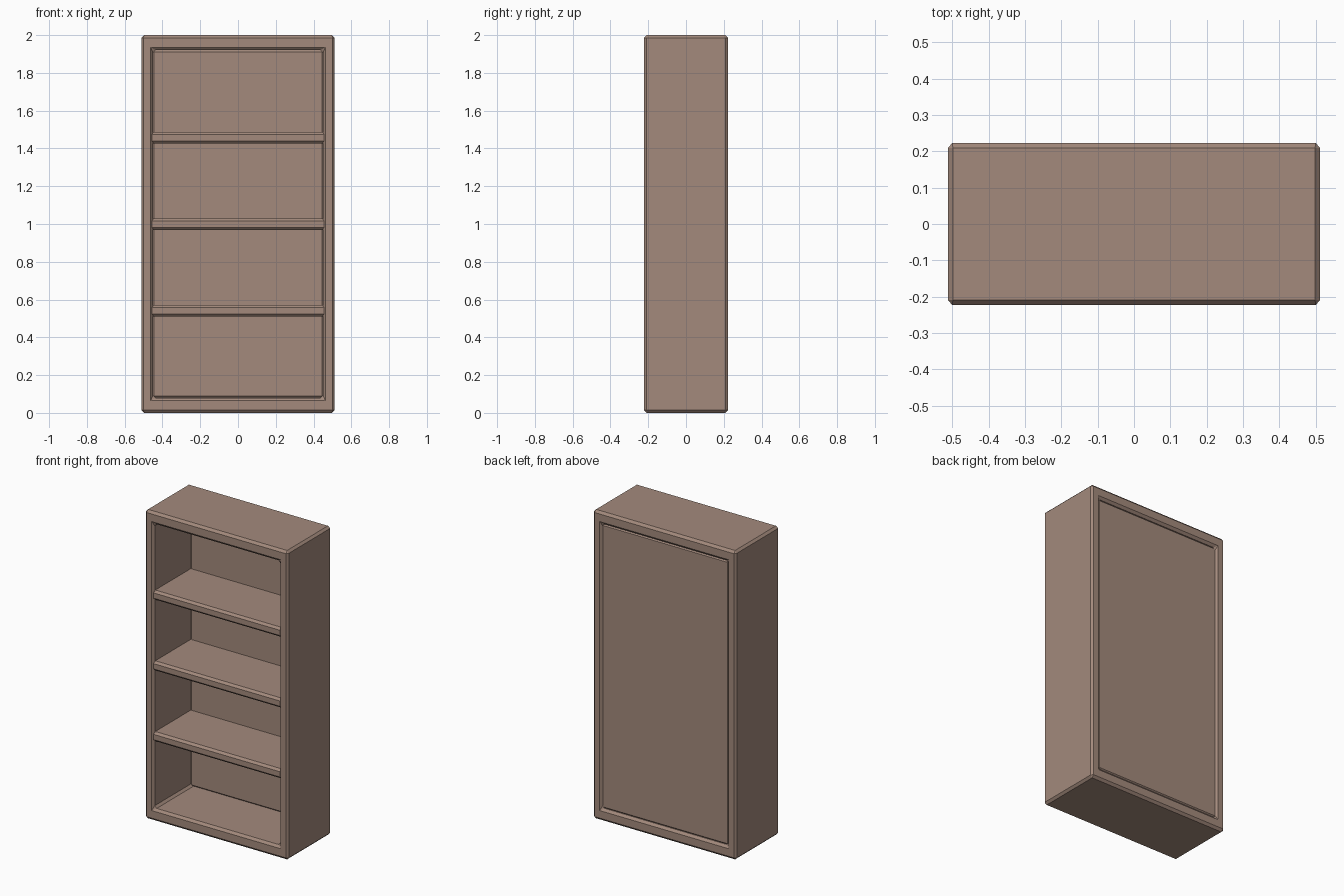
import bpy, bmesh

if "Cube" in bpy.data.objects:
    bpy.data.objects.remove(bpy.data.objects["Cube"])

W, D, H = 0.512, 0.223, 2.0      # half width, half depth, height
IX, IZ0, IZ1 = 0.45, 0.08, 1.92  # opening half width, floor and ceiling
CH = 0.014                       # chamfer on every edge

wood = bpy.data.materials.new("brown wood")
wood.diffuse_color = (0.367, 0.254, 0.202, 1)
wood.use_nodes = True
wood.node_tree.nodes["Principled BSDF"].inputs["Base Color"].default_value = wood.diffuse_color


def finish(name, bm):
    bmesh.ops.recalc_face_normals(bm, faces=bm.faces[:])
    me = bpy.data.meshes.new(name)
    bm.to_mesh(me)
    bm.free()
    ob = bpy.data.objects.new(name, me)
    bpy.context.collection.objects.link(ob)
    me.materials.append(wood)
    bev = ob.modifiers.new("chamfer", 'BEVEL')
    bev.width = CH
    bev.segments = 1
    bev.limit_method = 'ANGLE'
    return ob


def board(name, x, y0, y1, z0, z1):
    bm = bmesh.new()
    bmesh.ops.create_cube(bm, size=1)
    for v in bm.verts:
        v.co = (v.co.x * 2 * x,
                y0 if v.co.y < 0 else y1,
                z0 if v.co.z < 0 else z1)
    return finish(name, bm)


# outer case: a rectangular ring extruded front to back
bm = bmesh.new()
outer = [(-W, 0), (W, 0), (W, H), (-W, H)]
inner = [(-IX, IZ0), (IX, IZ0), (IX, IZ1), (-IX, IZ1)]
o = [bm.verts.new((x, -D, z)) for x, z in outer]
i = [bm.verts.new((x, -D, z)) for x, z in inner]
for k in range(4):
    n = (k + 1) % 4
    bm.faces.new((o[k], o[n], i[n], i[k]))
ext = bmesh.ops.extrude_face_region(bm, geom=bm.faces[:], use_keep_orig=True)
for g in ext["geom"]:
    if isinstance(g, bmesh.types.BMVert):
        g.co.y = D
finish("case_frame", bm)

# back panel, set slightly in from the rear
board("back_panel", IX + 0.01, 0.16, 0.213, IZ0 - 0.005, IZ1 + 0.005)

# three shelves
for k in range(3):
    z = 0.541 + 0.458 * k
    board(f"shelf_{k + 1}", IX + 0.018, -0.217, 0.18, z - 0.031, z + 0.031)
